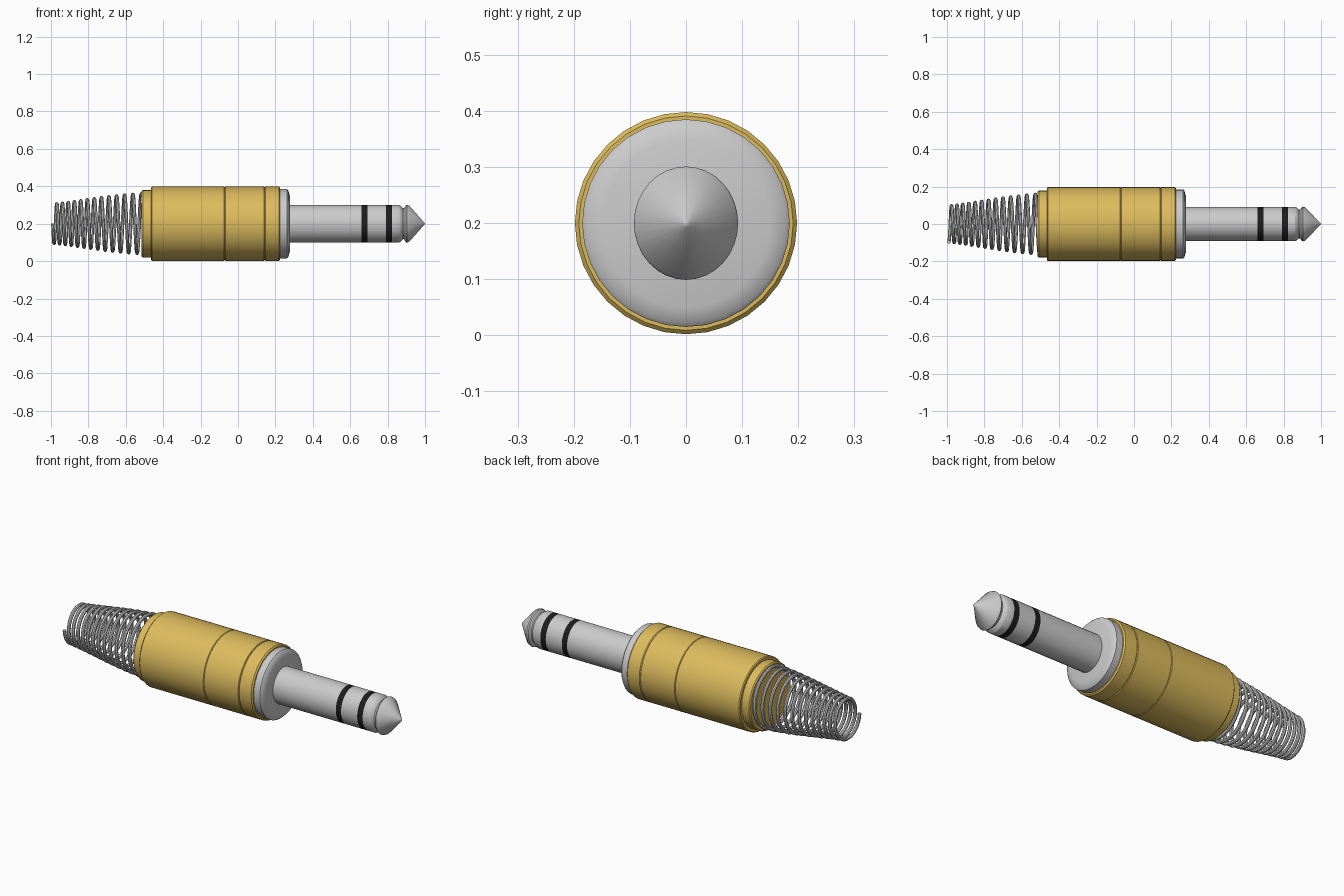
import bpy, bmesh, math

if "Cube" in bpy.data.objects:
    bpy.data.objects.remove(bpy.data.objects["Cube"])

def mat(name, rgb):
    m = bpy.data.materials.new(name)
    m.diffuse_color = (*rgb, 1)
    m.use_nodes = True
    m.node_tree.nodes["Principled BSDF"].inputs["Base Color"].default_value = m.diffuse_color
    return m

GOLD = mat("gold", (0.72, 0.50, 0.11))
SILVER = mat("silver", (0.60, 0.60, 0.60))
BLACK = mat("black", (0.012, 0.012, 0.012))
ZC = 0.2

def finish(ob, material):
    ob.data.materials.append(material)
    bpy.ops.object.select_all(action='DESELECT')
    ob.select_set(True)
    bpy.context.view_layer.objects.active = ob
    bpy.ops.object.shade_smooth_by_angle(angle=math.radians(30))

def lathe(name, profile, material, sy=1.0, sides=32):
    """Revolve (x, radius) points around the plug axis; sy flattens in y."""
    bm = bmesh.new()
    rings = []
    for x, r in profile:
        if r == 0:
            rings.append([bm.verts.new((x, 0, ZC))])
        else:
            rings.append([bm.verts.new((x, sy * r * math.cos(2 * math.pi * i / sides),
                                        ZC + r * math.sin(2 * math.pi * i / sides)))
                          for i in range(sides)])
    for a, b in zip(rings, rings[1:]):
        for i in range(sides):
            j = (i + 1) % sides
            if len(a) == 1:
                bm.faces.new((a[0], b[i], b[j]))
            elif len(b) == 1:
                bm.faces.new((a[i], a[j], b[0]))
            else:
                bm.faces.new((a[i], a[j], b[j], b[i]))
    bmesh.ops.recalc_face_normals(bm, faces=bm.faces)
    me = bpy.data.meshes.new(name)
    bm.to_mesh(me)
    bm.free()
    ob = bpy.data.objects.new(name, me)
    bpy.context.collection.objects.link(ob)
    finish(ob, material)

def sleeve(name, x0, x1, r, bevel, material, sy=1.0):
    lathe(name, [(x0, 0), (x0, r - bevel), (x0 + bevel, r),
                 (x1 - bevel, r), (x1, r - bevel), (x1, 0)], material, sy)

# Gold barrel: rear collar and three sections split by fine grooves
sleeve("rear_collar", -0.515, -0.455, 0.18, 0.006, GOLD)
sleeve("barrel_rear", -0.465, -0.069, 0.198, 0.005, GOLD)
sleeve("barrel_middle", -0.071, 0.141, 0.198, 0.003, GOLD)
sleeve("barrel_front", 0.139, 0.225, 0.198, 0.007, GOLD)

# Silver flange in front of the barrel
lathe("flange", [(0.21, 0), (0.21, 0.185), (0.262, 0.185), (0.269, 0.178),
                 (0.277, 0.15), (0.277, 0)], SILVER)

# Plug shaft, alternating silver sections and black insulating rings
SY = 0.92
edges = [0.26, 0.66, 0.692, 0.79, 0.823]
parts = [("shaft_sleeve", SILVER), ("insulator_rear", BLACK),
         ("shaft_ring", SILVER), ("insulator_front", BLACK)]
for (name, m), x0, x1 in zip(parts, edges, edges[1:]):
    lathe(name, [(x0, 0), (x0, 0.1), (x1, 0.1), (x1, 0)], m, SY)

# Tip with neck groove and cone
lathe("tip", [(0.823, 0), (0.823, 0.1), (0.862, 0.1), (0.872, 0.094), (0.882, 0.083),
              (0.888, 0.083), (0.897, 0.098), (0.904, 0.101), (0.915, 0.097),
              (0.985, 0.018), (0.995, 0.008), (1.0, 0)], SILVER, SY)

# Tapered strain relief spring
TURNS, STEPS, WIRE = 13, 32, 0.0095
cu = bpy.data.curves.new("spring", 'CURVE')
cu.dimensions = '3D'
cu.bevel_depth = WIRE
cu.bevel_resolution = 2
cu.use_fill_caps = True
sp = cu.splines.new('POLY')
n = TURNS * STEPS
sp.points.add(n)
for i in range(n + 1):
    u = i / n
    t = 2 * math.pi * TURNS * u
    s = u * u * (3 - 2 * u)
    r = 0.104 + 0.056 * (0.5 * u + 0.5 * s)
    x = -0.99 + 0.485 * (0.75 * u + 0.25 * u * u)
    sp.points[i].co = (x, -r * (0.92 + 0.08 * u) * math.cos(t), ZC - r * math.sin(t), 1)
spring = bpy.data.objects.new("spring", cu)
bpy.context.collection.objects.link(spring)
bpy.ops.object.select_all(action='DESELECT')
spring.select_set(True)
bpy.context.view_layer.objects.active = spring
bpy.ops.object.convert(target='MESH')
finish(bpy.context.view_layer.objects.active, SILVER)
